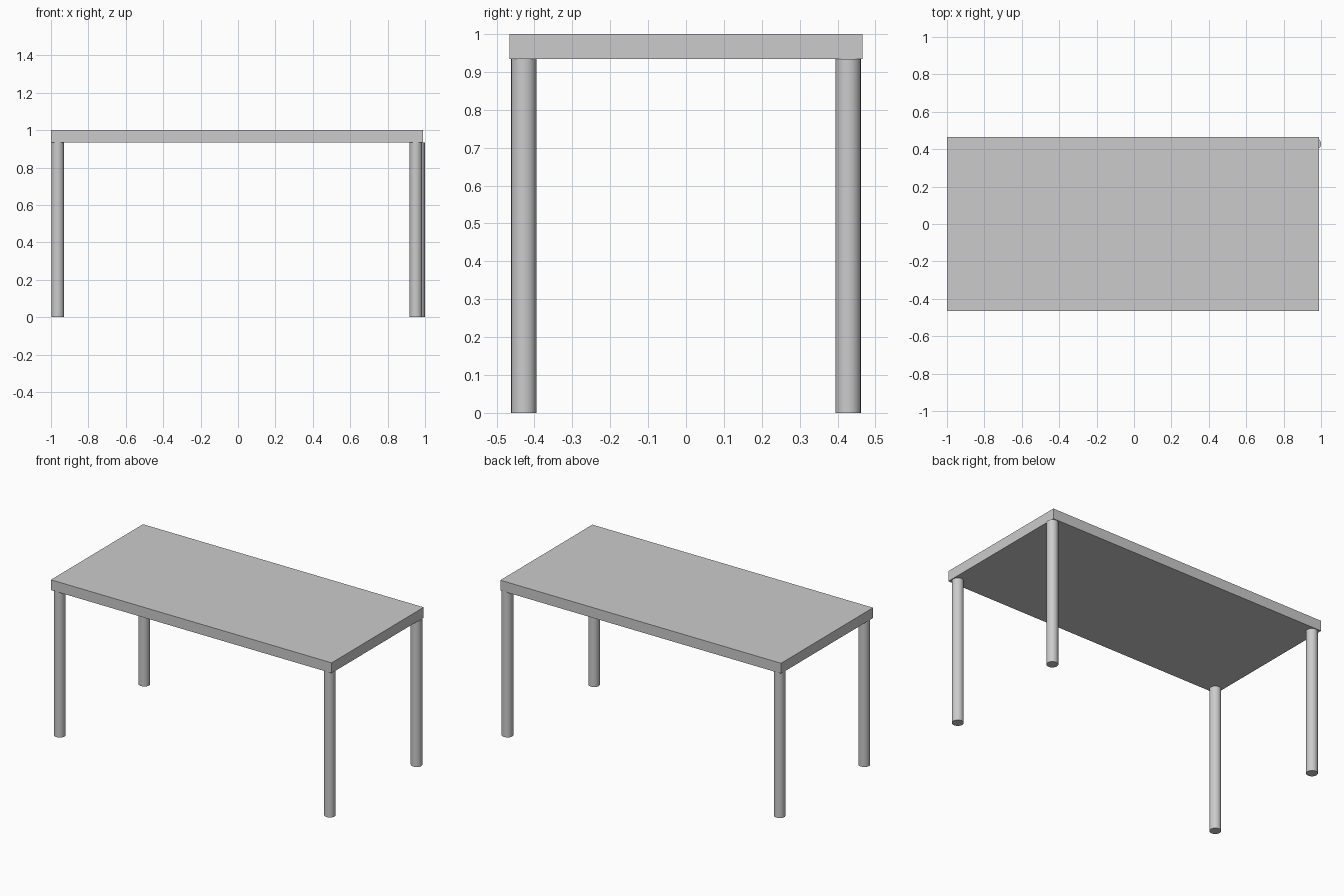
import bpy

if "Cube" in bpy.data.objects:
    bpy.data.objects.remove(bpy.data.objects["Cube"])

TOP_Z, UNDERSIDE = 1.0, 0.934
LEG_RADIUS = 0.034


def add_leg(name, x, y):
    bpy.ops.mesh.primitive_cylinder_add(
        vertices=18, radius=LEG_RADIUS, depth=UNDERSIDE,
        location=(x, y, UNDERSIDE / 2))
    leg = bpy.context.object
    leg.name = name
    bpy.ops.object.shade_smooth_by_angle()


# Flat slab top
bpy.ops.mesh.primitive_cube_add(size=1, location=(-0.005, 0, (TOP_Z + UNDERSIDE) / 2))
top = bpy.context.object
top.name = "table_top"
top.scale = (1.99, 0.932, TOP_Z - UNDERSIDE)
bpy.ops.object.transform_apply(location=False, rotation=False, scale=True)

# Round legs; the back right one sits slightly past the edge of the top
for name, x, y in (
    ("front_left_leg", -0.964, -0.428),
    ("back_left_leg", -0.964, 0.428),
    ("front_right_leg", 0.951, -0.428),
    ("back_right_leg", 0.966, 0.428),
):
    add_leg(name, x, y)
